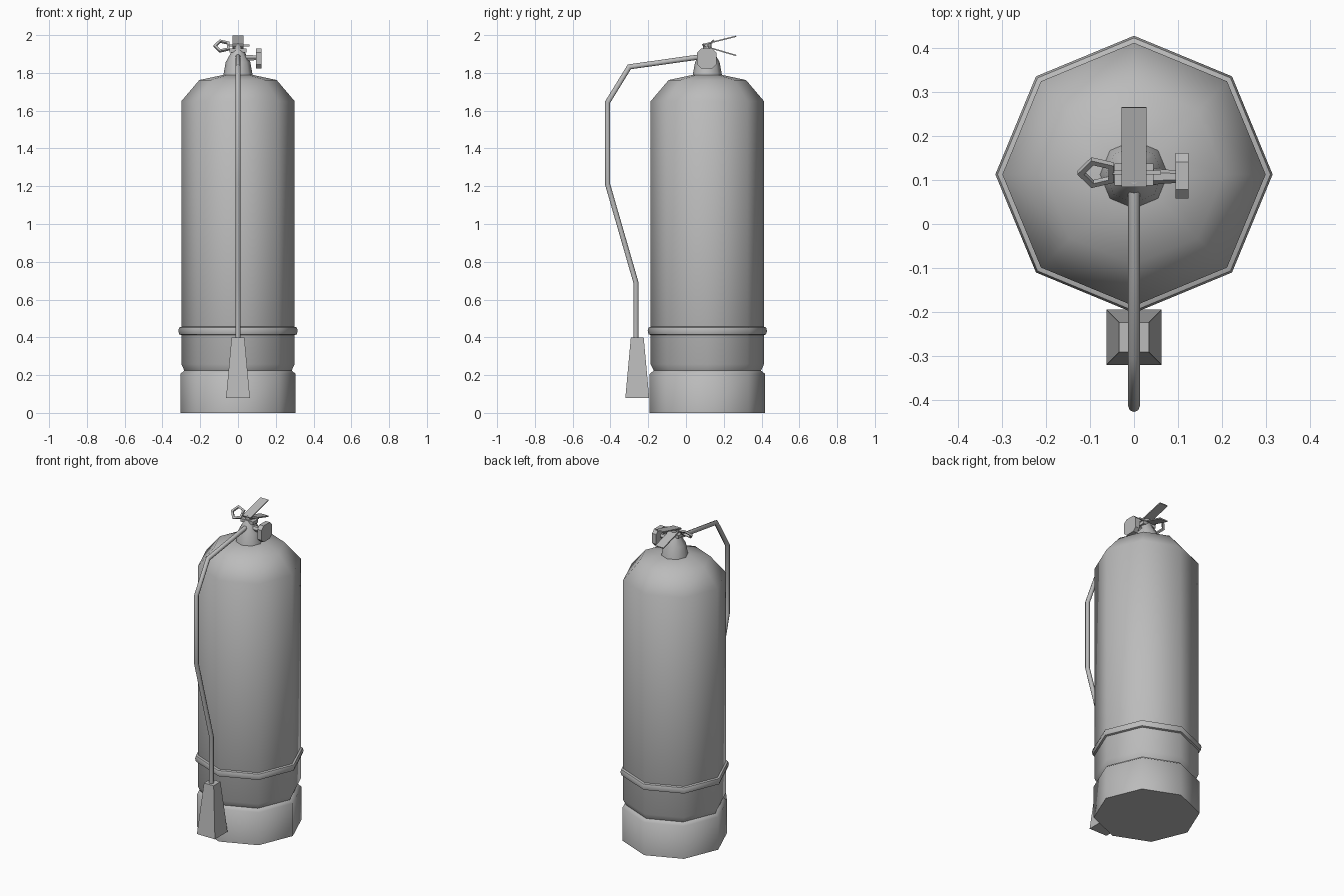
import bpy, bmesh
from math import pi, sin, cos, radians
from mathutils import Vector, Matrix

cube = bpy.data.objects.get("Cube")
if cube:
    bpy.data.objects.remove(cube, do_unlink=True)

CY = 0.113  # y of the cylinder axis

grey = bpy.data.materials.new("plain grey")
grey.use_nodes = True
colour = (0.5, 0.5, 0.5, 1)
grey.diffuse_color = colour
bsdf = next(n for n in grey.node_tree.nodes if n.type == 'BSDF_PRINCIPLED')
bsdf.inputs["Base Color"].default_value = colour


def finish(name, bm, smooth=None):
    bmesh.ops.recalc_face_normals(bm, faces=bm.faces)
    mesh = bpy.data.meshes.new(name)
    bm.to_mesh(mesh)
    bm.free()
    mesh.materials.append(grey)
    ob = bpy.data.objects.new(name, mesh)
    bpy.context.collection.objects.link(ob)
    if smooth:
        bpy.ops.object.select_all(action='DESELECT')
        ob.select_set(True)
        bpy.context.view_layer.objects.active = ob
        bpy.ops.object.shade_smooth_by_angle(angle=radians(smooth))
    return ob


def loft(name, rings, caps=True, closed=False, smooth=None):
    """Skin a list of point rings."""
    bm = bmesh.new()
    rows = [[bm.verts.new(p) for p in ring] for ring in rings]
    n = len(rows[0])
    pairs = list(zip(rows, rows[1:]))
    if closed:
        pairs.append((rows[-1], rows[0]))
    for a, b in pairs:
        for i in range(n):
            j = (i + 1) % n
            bm.faces.new((a[i], a[j], b[j], b[i]))
    if caps and not closed:
        bm.faces.new(rows[0])
        bm.faces.new(rows[-1])
    return finish(name, bm, smooth)


def lathe(name, profile, sides=8, y=CY, turn=0, smooth=None):
    rings = [[(r * cos(2 * pi * i / sides + turn),
               y + r * sin(2 * pi * i / sides + turn), z)
              for i in range(sides)] for r, z in profile]
    return loft(name, rings, smooth=smooth)


def box(name, centre, size, tilt=0):
    bm = bmesh.new()
    m = (Matrix.Translation(centre) @ Matrix.Rotation(tilt, 4, 'X')
         @ Matrix.Diagonal((*size, 1)))
    bmesh.ops.create_cube(bm, size=1, matrix=m)
    return finish(name, bm)


# Tank with base, groove and domed shoulder
lathe("tank", [(0.305, 0), (0.305, 0.207), (0.284, 0.224), (0.30, 0.258),
               (0.30, 1.65), (0.205, 1.762), (0.075, 1.79)], smooth=50)

# Raised strap around the tank
lathe("strap", [(0.295, 0.41), (0.311, 0.416), (0.316, 0.435),
                (0.311, 0.452), (0.295, 0.458)], smooth=50)

# Valve neck and head
lathe("valve_neck", [(0.08, 1.775), (0.065, 1.857), (0.027, 1.925)], smooth=50)
lathe("valve_stem", [(0.022, 1.90), (0.022, 1.955)], smooth=50)
box("valve_block", (0, CY, 1.918), (0.09, 0.05, 0.02))

# Hose, swept along a path in the x = 0 plane
path = [Vector((0, y, z)) for y, z in
        [(0.09, 1.887), (-0.30, 1.832), (-0.415, 1.645),
         (-0.415, 1.21), (-0.265, 0.69), (-0.265, 0.38)]]
rings = []
for k, p in enumerate(path):
    before = (p - path[max(k - 1, 0)]).normalized()
    after = (path[min(k + 1, len(path) - 1)] - p).normalized()
    t = (before + after).normalized()
    n = Vector((0, -t.z, t.y))
    miter = 1 / max(t.dot(after if after.length else before), 0.5)
    rings.append([p + Vector((0.0135 * cos(a), 0, 0)) + n * 0.0135 * miter * sin(a)
                  for a in (2 * pi * i / 8 for i in range(8))])
loft("hose", rings, smooth=50)

# Square discharge horn
lathe("horn", [(0.063 * 2 ** 0.5, 0.08), (0.034 * 2 ** 0.5, 0.40)],
      sides=4, y=-0.258, turn=pi / 4)

# Two thin squeeze levers
for name, z0, z1, y0 in (("upper_lever", 1.949, 1.994, 0.085),
                         ("lower_lever", 1.942, 1.892, 0.095)):
    a, b = Vector((0, y0, z0)), Vector((0, 0.266, z1))
    box(name, (a + b) / 2, (0.057, (b - a).length, 0.007),
        Vector((b.y - a.y, b.z - a.z)).angle_signed(Vector((1, 0))))

# Pressure gauge on a short side stem
u, v = 0.031, 0.052
outline = [(v, -u), (v, u), (u, v), (-u, v), (-v, u), (-v, -u), (-u, -v), (u, -v)]
loft("gauge", [[(x, 0.11 + p, 1.876 + q) for p, q in outline] for x in (0.095, 0.124)])
loft("gauge_stem", [[(x, 0.108 + r * cos(i * pi / 3), 1.88 + r * sin(i * pi / 3))
                     for i in range(6)] for x, r in ((0.02, 0.02), (0.10, 0.014))])

# Safety pin with a tilted five-sided pull ring
tilt = Matrix.Rotation(radians(45), 3, 'X')
centre = Vector((-0.083, 0.117, 1.942))
rings = []
for i in range(5):
    a = pi + 2 * pi * i / 5
    rings.append([centre + tilt @ Vector((r * cos(a), r * sin(a), h))
                  for r, h in ((0.046, -0.006), (0.046, 0.006),
                               (0.031, 0.006), (0.031, -0.006))])
loft("pull_ring", rings, closed=True)
box("safety_pin", (0.006, 0.117, 1.945), (0.11, 0.009, 0.009))
